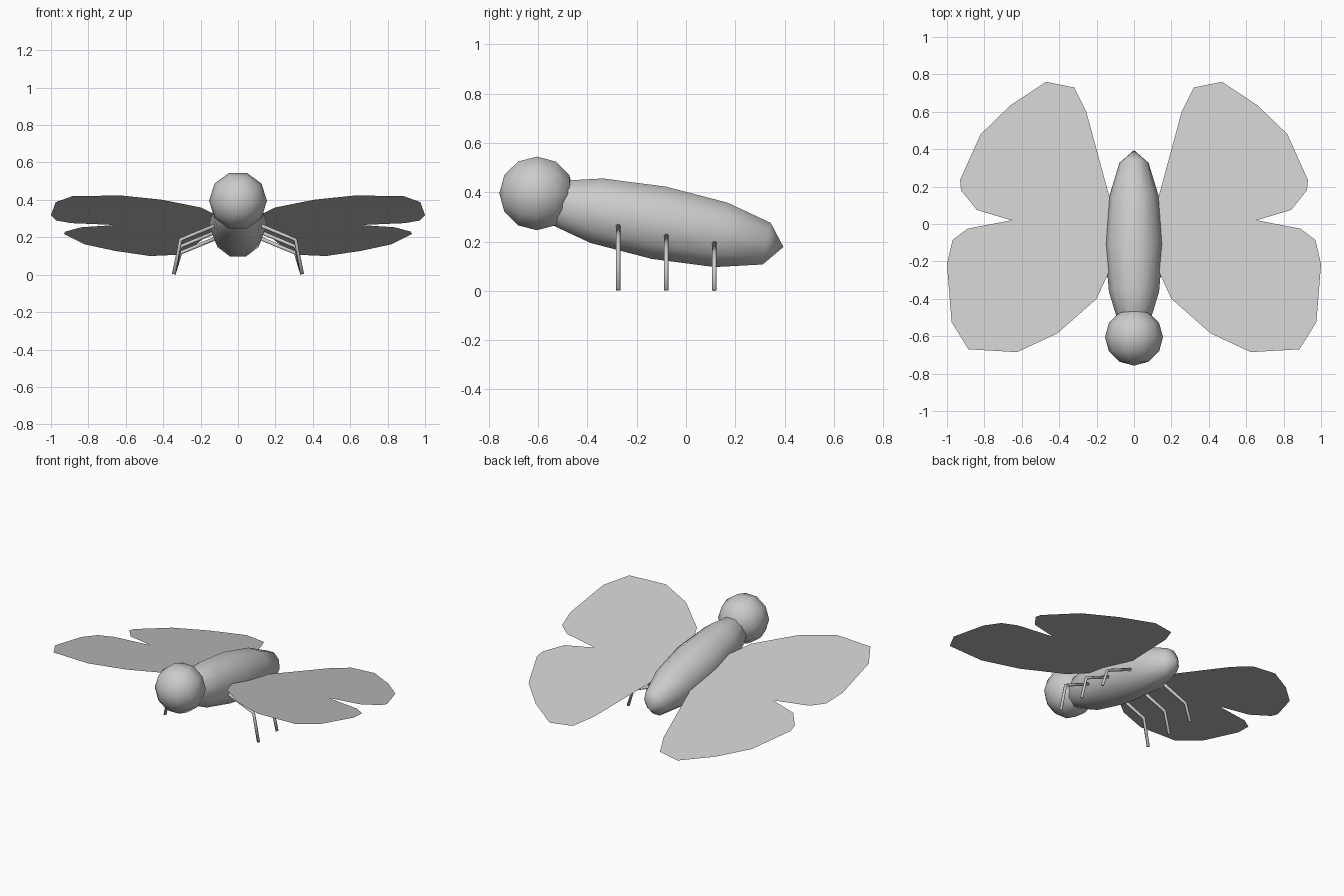
import bpy, bmesh, math
from mathutils import Vector

if "Cube" in bpy.data.objects:
    bpy.data.objects.remove(bpy.data.objects["Cube"])

SIDES, RINGS = 10, 6


def finish(name, bm, smooth=False, mirror=False):
    me = bpy.data.meshes.new(name)
    bm.to_mesh(me)
    bm.free()
    ob = bpy.data.objects.new(name, me)
    bpy.context.collection.objects.link(ob)
    for p in me.polygons:
        p.use_smooth = smooth
    if mirror:
        ob.modifiers.new("Mirror", 'MIRROR').use_clip = False
    return ob


def ovoid(name, centre, half_axis, rx, rz, fullness=1.0):
    """Low-poly ball whose poles lie along half_axis (in the YZ plane)."""
    bm = bmesh.new()
    c, a = Vector(centre), Vector(half_axis)
    up = Vector((0, -a.z, a.y)).normalized()
    side = Vector((1, 0, 0))
    poles = [bm.verts.new(c + a), bm.verts.new(c - a)]
    loops = []
    for i in range(1, RINGS):
        t = math.pi * i / RINGS
        s = math.sin(t)
        loops.append([bm.verts.new(c + a * math.cos(t)
                                   + side * rx * s * math.cos(2 * math.pi * k / SIDES)
                                   + up * rz * s ** fullness * math.sin(2 * math.pi * k / SIDES))
                      for k in range(SIDES)])
    for k in range(SIDES):
        n = (k + 1) % SIDES
        bm.faces.new((poles[0], loops[0][k], loops[0][n]))
        bm.faces.new((poles[1], loops[-1][n], loops[-1][k]))
        for l0, l1 in zip(loops, loops[1:]):
            bm.faces.new((l0[k], l1[k], l1[n], l0[n]))
    bmesh.ops.recalc_face_normals(bm, faces=bm.faces)
    return finish(name, bm, smooth=True)


def limb(name, points, r, sides=6):
    """Thin jointed rod swept along points in the XZ plane."""
    bm = bmesh.new()
    pts = [Vector(p) for p in points]
    loops = []
    for i, p in enumerate(pts):
        d = (pts[min(i + 1, len(pts) - 1)] - pts[max(i - 1, 0)]).normalized()
        v = Vector((0, 1, 0))
        u = v.cross(d)
        loops.append([bm.verts.new(p + r * (u * math.cos(2 * math.pi * k / sides)
                                            + v * math.sin(2 * math.pi * k / sides)))
                      for k in range(sides)])
    for l0, l1 in zip(loops, loops[1:]):
        for k in range(sides):
            n = (k + 1) % sides
            bm.faces.new((l0[k], l0[n], l1[n], l1[k]))
    bm.faces.new(loops[0])
    bm.faces.new(loops[-1])
    bmesh.ops.recalc_face_normals(bm, faces=bm.faces)
    return finish(name, bm, smooth=True, mirror=True)


# Head and tilted body
ovoid("head", (0, -0.605, 0.395), (0, 0.152, 0), 0.155, 0.157)
ovoid("body", (0, -0.11, 0.276), (0, 0.505, -0.098), 0.155, 0.157, 0.8)

# Flat wings, sloping down to the rear
outline = [(0.07, -0.1), (0.14, -0.27), (0.2, -0.4), (0.41, -0.585), (0.625, -0.685),
           (0.885, -0.67), (0.975, -0.525), (1.0, -0.215), (0.97, -0.085), (0.89, -0.025),
           (0.655, 0.02), (0.84, 0.075), (0.925, 0.18), (0.93, 0.235), (0.82, 0.48),
           (0.66, 0.635), (0.47, 0.76), (0.32, 0.73), (0.255, 0.6), (0.13, 0.14)]
bm = bmesh.new()
bm.faces.new([bm.verts.new((x, y, 0.27 - 0.224 * y)) for x, y in outline])
finish("wings", bm, mirror=True)

# Three pairs of bent legs
for name, y, hip, knee in (("front_legs", -0.275, 0.262, 0.187),
                           ("middle_legs", -0.08, 0.226, 0.151),
                           ("rear_legs", 0.115, 0.192, 0.117)):
    limb(name, [(0.125, y, hip), (0.307, y, knee), (0.343, y, 0.003)], 0.01)
